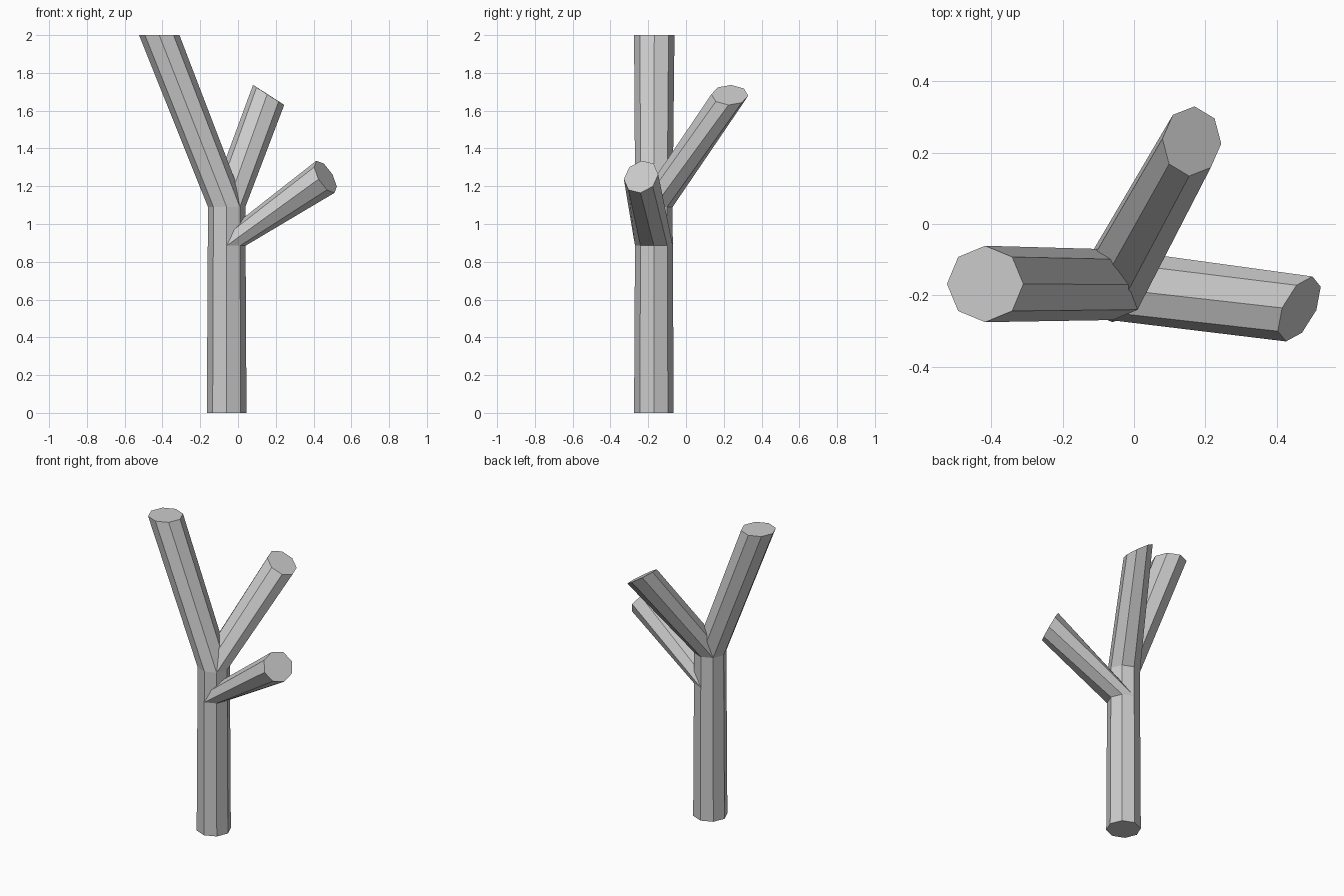
import bpy, bmesh, math
from mathutils import Vector

if "Cube" in bpy.data.objects:
    bpy.data.objects.remove(bpy.data.objects["Cube"])

SIDES = 8


def ring(center, u, v):
    """Octagon of points around a centre, spanned by the half-axes u and v."""
    c, u, v = Vector(center), Vector(u), Vector(v)
    angles = [2 * math.pi * i / SIDES for i in range(SIDES)]
    return [c + u * math.cos(a) + v * math.sin(a) for a in angles]


def level_ring(x, y, z, r):
    return ring((x, y, z), (r, 0, 0), (0, r, 0))


def limb(name, rings):
    """Closed flat-shaded tube lofted through the rings."""
    bm = bmesh.new()
    loops = [[bm.verts.new(p) for p in r] for r in rings]
    for a, b in zip(loops, loops[1:]):
        for i in range(SIDES):
            j = (i + 1) % SIDES
            bm.faces.new((a[i], a[j], b[j], b[i]))
    bm.faces.new(loops[0][::-1])
    bm.faces.new(loops[-1])
    bmesh.ops.recalc_face_normals(bm, faces=bm.faces)
    mesh = bpy.data.meshes.new(name)
    bm.to_mesh(mesh)
    bm.free()
    obj = bpy.data.objects.new(name, mesh)
    bpy.context.collection.objects.link(obj)
    return obj


TX, TY = -0.06, -0.17
fork = level_ring(TX, TY, 1.09, 0.099)

# Trunk with its bent, level-cut upper part
limb("trunk", [level_ring(TX, TY, 0, 0.105), fork,
               level_ring(-0.417, -0.168, 2.0, 0.107)])

# Rear branch leaving the bend of the trunk
limb("rear_branch", [fork, ring((0.162, 0.232, 1.683),
                                (0.0825, -0.007, -0.053),
                                (0.0075, 0.0975, -0.004))])

# Lower side branch
limb("side_branch", [level_ring(TX, TY, 0.885, 0.1),
                     ring((0.463, -0.238, 1.25),
                          (0.048, -0.003, -0.085),
                          (0.037, 0.091, 0.013))])
